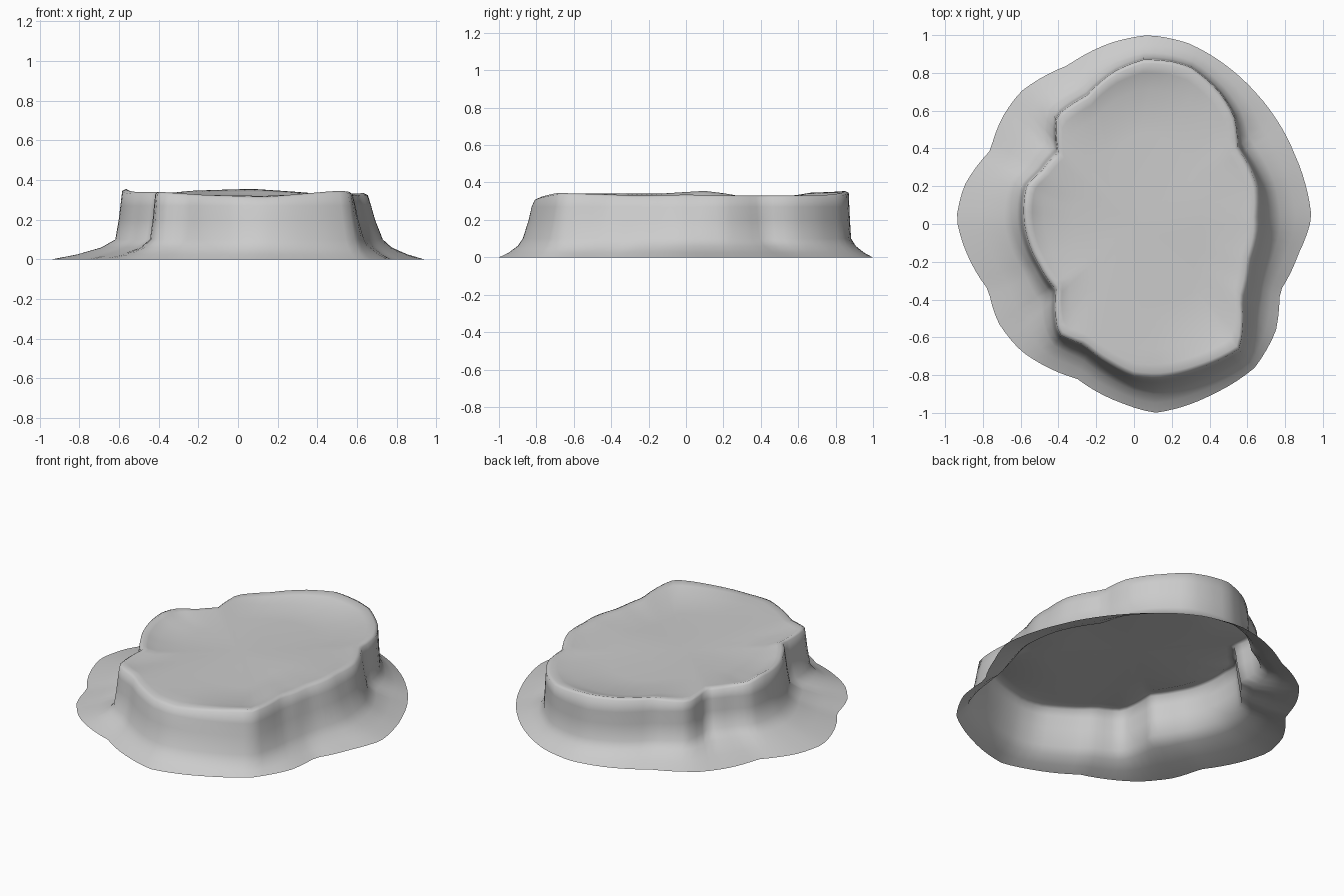
import bpy, bmesh
from math import atan2, cos, sin, hypot, radians, tau

cube = bpy.data.objects.get("Cube")
if cube:
    bpy.data.objects.remove(cube, do_unlink=True)

# Plan outlines, counter-clockwise: ground edge of the skirt and the cliff rim
GROUND = [(.94, .03), (.91, .2), (.85, .37), (.75, .56), (.64, .7), (.5, .83), (.28, .96),
          (.08, 1), (-.12, .96), (-.35, .84), (-.6, .7), (-.7, .56), (-.76, .39), (-.9, .2),
          (-.94, .03), (-.9, -.12), (-.77, -.35), (-.72, -.52), (-.6, -.67), (-.3, -.82),
          (-.06, -.95), (.11, -1), (.25, -.97), (.42, -.9), (.64, -.76), (.75, -.57),
          (.77, -.36), (.87, -.16)]
RIM = [(.65, .04), (.65, .2), (.55, .4), (.53, .57), (.45, .7), (.3, .83), (.2, .86),
       (.05, .87), (-.1, .81), (-.25, .68), (-.41, .57), (-.4, .38), (-.49, .28), (-.57, .2),
       (-.58, 0), (-.5, -.22), (-.41, -.35), (-.4, -.58), (-.26, -.64), (-.12, -.74),
       (0, -.8), (.13, -.81), (.35, -.76), (.56, -.66), (.57, -.4), (.61, -.2), (.65, -.05)]
# Rim height against angle in degrees
HEIGHT = [(0, .335), (30, .33), (60, .33), (85, .355), (110, .345), (128, .325), (150, .33),
          (170, .355), (195, .34), (235, .34), (255, .325), (280, .315), (306, .345), (335, .33)]
SIDES = 108


def lookup(table, a):
    """Linear interpolation of (angle, value) pairs around the circle."""
    table = sorted((t % tau, v) for t, v in table)
    table = [(table[-1][0] - tau, table[-1][1])] + table + [(table[0][0] + tau, table[0][1])]
    for (a0, v0), (a1, v1) in zip(table, table[1:]):
        if a0 <= a <= a1:
            return v0 + (v1 - v0) * (a - a0) / max(a1 - a0, .0001)


def polar(points):
    return [(atan2(y, x), hypot(x, y)) for x, y in points]


ground, rim = polar(GROUND), polar(RIM)
height = [(radians(d), z) for d, z in HEIGHT]


def section(a):
    """Radius and height pairs from the ground edge up and over to the plateau."""
    g, r, h = lookup(ground, a), lookup(rim, a), lookup(height, a)
    spread = .1 + .28 * max(0, cos(a + radians(50)))
    foot = r + (g - r) * spread
    wave = .006 * sin(3 * a + 1)
    return [(g, 0), (foot + (g - foot) * .6, .025), (foot + (g - foot) * .22, .06),
            (foot, .1), (r + (foot - r) * .5, .2), (r + (foot - r) * .25, .27),
            (r, h - .01), (r - .02, h), (r * .92, h * .5 + .162), (r * .82, .315 + wave),
            (r * .55, .312 + wave), (r * .25, .312)]


# Rock shell, open underneath
bm = bmesh.new()
columns = []
for i in range(SIDES):
    a = tau * i / SIDES
    columns.append([bm.verts.new((r * cos(a), r * sin(a), z)) for r, z in section(a)])
centre = bm.verts.new((0, 0, .312))
for i, col in enumerate(columns):
    nxt = columns[(i + 1) % SIDES]
    for j in range(len(col) - 1):
        bm.faces.new((col[j], nxt[j], nxt[j + 1], col[j + 1]))
    bm.faces.new((col[-1], nxt[-1], centre))
for f in bm.faces:
    f.smooth = True
mesh = bpy.data.meshes.new("rock_plateau")
bm.to_mesh(mesh)
bm.free()
rock = bpy.data.objects.new("rock_plateau", mesh)
bpy.context.collection.objects.link(rock)

# Plain stone colour
stone = bpy.data.materials.new("stone_grey")
stone.use_nodes = True
stone.diffuse_color = (.6, .6, .6, 1)
stone.node_tree.nodes["Principled BSDF"].inputs["Base Color"].default_value = (.6, .6, .6, 1)
mesh.materials.append(stone)
